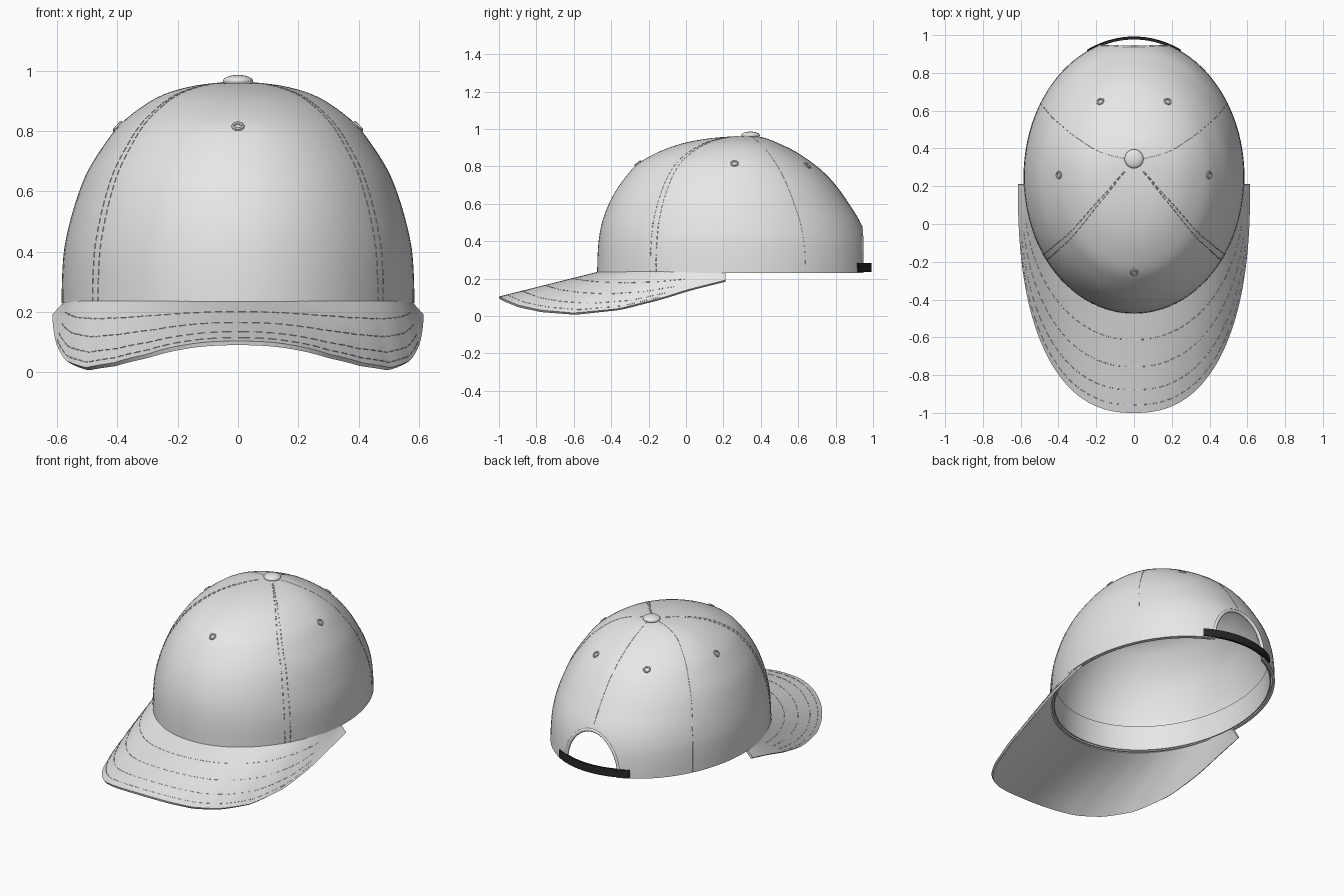
import bpy, bmesh, math
from mathutils import Vector

if "Cube" in bpy.data.objects:
    bpy.data.objects.remove(bpy.data.objects["Cube"])


def material(name, rgb):
    m = bpy.data.materials.new(name)
    m.diffuse_color = (*rgb, 1)
    m.use_nodes = True
    m.node_tree.nodes["Principled BSDF"].inputs["Base Color"].default_value = m.diffuse_color
    return m


CLOTH = material("light grey cloth", (0.8, 0.8, 0.8))
BLACK = material("black strap", (0.02, 0.02, 0.02))

# Crown levels: height, half width, front y, back y, y of widest point
LEVELS = [
    (.23, .585, -.475, .985, .25), (.32, .583, -.473, .98, .25),
    (.41, .576, -.466, .965, .25), (.50, .557, -.449, .932, .25),
    (.59, .53, -.417, .877, .25), (.67, .497, -.375, .822, .25),
    (.75, .447, -.318, .755, .25), (.82, .393, -.25, .672, .26),
    (.88, .32, -.14, .582, .27), (.92, .25, -.03, .50, .28),
    (.945, .17, .09, .44, .29), (.958, .09, .21, .39, .31),
    (.962, 0, .335, .335, .335)]
TOP = len(LEVELS) - 1
# Brim lower edge: y, height
EDGE = [(-1, .09), (-.97, .075), (-.9, .045), (-.78, .018), (-.6, .002),
        (-.36, .025), (-.14, .08), (.02, .13), (.21, .178)]


def spline(rows, s):
    """Smooth interpolation through table rows."""
    i = max(0, min(len(rows) - 2, int(s)))
    t = s - i
    p = [rows[max(0, min(len(rows) - 1, i + k))] for k in (-1, 0, 1, 2)]
    return [b + .5 * t * (c - a + t * (2 * a - 5 * b + 4 * c - d + t * (3 * (b - c) + d - a)))
            for a, b, c, d in zip(*p)]


def crown_at(theta, s):
    z, hx, yf, yb, c = spline(LEVELS, s)
    k = math.cos(theta)
    return Vector((hx * math.sin(theta), c - k * ((c - yf) if k > 0 else (yb - c)), z))


def level_of(z):
    for i in range(TOP):
        if z <= LEVELS[i + 1][0]:
            return i + (z - LEVELS[i][0]) / (LEVELS[i + 1][0] - LEVELS[i][0])
    return TOP


def normal_at(theta, s):
    e = .02
    u = crown_at(theta + e, s) - crown_at(theta - e, s)
    v = crown_at(theta, s + e) - crown_at(theta, s - e)
    return u.cross(v).normalized()


def edge_height(y):
    for (y0, z0), (y1, z1) in zip(EDGE, EDGE[1:]):
        if y <= y1:
            return z0 + (z1 - z0) * (y - y0) / (y1 - y0)
    return EDGE[-1][1]


def brim_at(phi, t):
    s, c = math.sin(phi), max(0, math.cos(phi))
    inner = Vector((.575 * s, .21 - .68 * c, .237))
    y = .21 - 1.21 * c ** .833
    outer = Vector((math.copysign(.615 * abs(s) ** .833, s), y, edge_height(y) + .014))
    return inner.lerp(outer, t)


def finish(ob, mat, angle=35):
    ob.data.materials.clear()
    ob.data.materials.append(mat)
    bpy.ops.object.select_all(action='DESELECT')
    bpy.context.view_layer.objects.active = ob
    ob.select_set(True)
    for m in list(ob.modifiers):
        bpy.ops.object.modifier_apply(modifier=m.name)
    bpy.ops.object.shade_smooth_by_angle(angle=math.radians(angle))
    return ob


def sheet(name, fn, us, vs, ref, thick, mat, cutter=None):
    """Thickened grid surface whose normals face away from ref."""
    bm = bmesh.new()
    g = [[bm.verts.new(fn(u, v)) for v in vs] for u in us]
    for a, b in zip(g, g[1:]):
        for j in range(len(vs) - 1):
            bm.faces.new((a[j], b[j], b[j + 1], a[j + 1]))
    bmesh.ops.remove_doubles(bm, verts=bm.verts, dist=1e-5)
    bm.normal_update()
    if sum(f.normal.dot(f.calc_center_median() - Vector(ref)) for f in bm.faces) < 0:
        bmesh.ops.reverse_faces(bm, faces=bm.faces)
    me = bpy.data.meshes.new(name)
    bm.to_mesh(me)
    bm.free()
    ob = bpy.data.objects.new(name, me)
    bpy.context.collection.objects.link(ob)
    m = ob.modifiers.new("thickness", 'SOLIDIFY')
    m.thickness, m.offset = thick, -1
    if cutter:
        m = ob.modifiers.new("opening", 'BOOLEAN')
        m.operation, m.object, m.solver = 'DIFFERENCE', cutter, 'EXACT'
    return finish(ob, mat)


def tubes(name, lines, radius, mat, res=0):
    cu = bpy.data.curves.new(name, 'CURVE')
    cu.dimensions = '3D'
    cu.bevel_depth, cu.bevel_resolution, cu.use_fill_caps = radius, res, True
    for pts in lines:
        sp = cu.splines.new('POLY')
        sp.points.add(len(pts) - 1)
        for p, q in zip(sp.points, pts):
            p.co = (*q, 1)
    cu.materials.append(mat)
    ob = bpy.data.objects.new(name, cu)
    bpy.context.collection.objects.link(ob)


def dashes(fn, a, b, n, fill=.65):
    step = (b - a) / n
    return [[fn(a + step * (i + fill * k / 2)) for k in range(3)] for i in range(n)]


def span(a, b, n):
    return [a + (b - a) * i / n for i in range(n + 1)]


# Arched opening at the back
bpy.ops.mesh.primitive_cylinder_add(vertices=48, radius=1, depth=.5,
                                    location=(0, .98, .23), rotation=(math.pi / 2, 0, 0))
cutter = bpy.context.object
cutter.name = "opening_cutter"
cutter.scale = (.19, .25, 1)
cutter.hide_render = True
bpy.context.view_layer.update()

# Crown and inner sweatband
around = span(0, 2 * math.pi, 96)
sheet("crown", crown_at, around, span(0, TOP, 36), (0, .3, .3), .016, CLOTH, cutter)


def band_at(theta, s):
    p = crown_at(theta, s)
    return Vector((p.x * .965, .25 + (p.y - .25) * .968, p.z + .003))


sheet("sweatband", band_at, around, span(0, 1.7, 4), (0, .3, .3), .007, CLOTH, cutter)
bpy.data.objects.remove(cutter)

# Curved brim
half = math.pi / 2
sheet("brim", brim_at, span(-half, half, 80), span(0, 1, 10), (0, .2, -1), .014, CLOTH)

# Binding around the opening
arch = []
for a in span(0, math.pi, 32):
    x, z = .19 * math.cos(a), .231 + .25 * math.sin(a)
    s = level_of(z)
    th = math.pi - math.asin(x / spline(LEVELS, s)[1])
    arch.append(crown_at(th, s) - normal_at(th, s) * .008)
tubes("opening_binding", [arch], .011, CLOTH, 2)

# Rear strap
sheet("strap", lambda th, z: crown_at(th, level_of(z)) + Vector((0, .008 * -math.cos(th), 0)),
      span(math.pi - .44, math.pi + .44, 24), span(.24, .288, 1), (0, .3, .26), .014, BLACK)

# Top button
bpy.ops.mesh.primitive_uv_sphere_add(segments=32, ring_count=16, location=(0, .345, .966))
button = bpy.context.object
button.name = "button"
button.scale = (.05, .05, .02)
finish(button, CLOTH)

# Eyelets
for i, (deg, z) in enumerate([(0, .815), (90, .815), (-90, .815), (154, .803), (-154, .803)]):
    th, s = math.radians(deg), level_of(z)
    n = normal_at(th, s)
    bpy.ops.mesh.primitive_torus_add(major_radius=.016, minor_radius=.006, major_segments=24,
                                     minor_segments=8, location=crown_at(th, s) + n * .001,
                                     rotation=n.to_track_quat('Z', 'Y').to_euler())
    bpy.context.object.name = f"eyelet_{i + 1}"
    finish(bpy.context.object, CLOTH)

# Double stitching on the front seams, fine rear seams, brim stitch rows
front, rear, brim_rows = [], [], []
for side in (-1, 1):
    for deg in (52.5, 55.5):
        th = side * math.radians(deg)
        front += dashes(lambda s: crown_at(th, s), .1, 11.4, 36)
    th = side * math.radians(122)
    rear.append([crown_at(th, s) for s in span(0, 11.4, 40)])
rear.append([crown_at(math.pi, s) for s in span(3.1, 11.4, 30)])
for t in (.27, .54, .77, .92):
    brim_rows += dashes(lambda p: brim_at(p, t), -1.35, 1.35, 46)
tubes("front_seam_stitching", front, .0022, CLOTH)
tubes("rear_seams", rear, .0012, CLOTH)
tubes("brim_stitching", brim_rows, .002, CLOTH)
